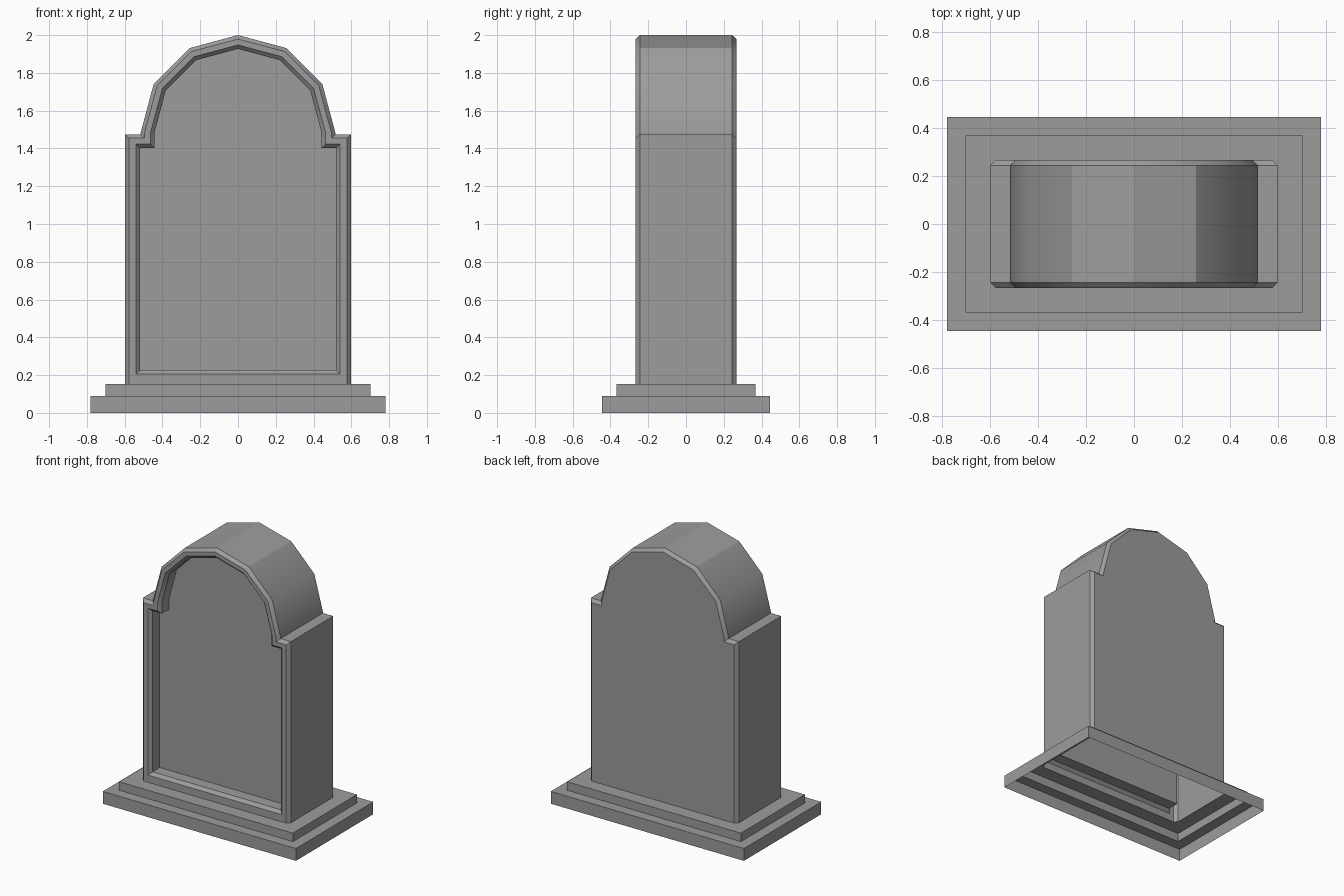
import bpy, bmesh
from math import pi, cos, sin, radians

if "Cube" in bpy.data.objects:
    bpy.data.objects.remove(bpy.data.objects["Cube"])

stone_grey = bpy.data.materials.new("dark_stone")
stone_grey.diffuse_color = (0.335, 0.335, 0.335, 1)
stone_grey.use_nodes = True
stone_grey.node_tree.nodes["Principled BSDF"].inputs["Base Color"].default_value = stone_grey.diffuse_color


def finish(bm, name):
    bmesh.ops.recalc_face_normals(bm, faces=bm.faces[:])
    # Smooth shading with sharp creases; the haunches of the arch stay smooth
    for f in bm.faces:
        f.smooth = True
    for e in bm.edges:
        mid_z = (e.verts[0].co.z + e.verts[1].co.z) / 2
        limit = 31 if 1.6 < mid_z < 1.8 else 29
        e.smooth = e.calc_face_angle(pi) < radians(limit)
    me = bpy.data.meshes.new(name)
    bm.to_mesh(me)
    bm.free()
    me.materials.append(stone_grey)
    ob = bpy.data.objects.new(name, me)
    bpy.context.collection.objects.link(ob)
    return ob


def strip(bm, a, b, closed=True):
    n = len(a)
    for i in range(n if closed else n - 1):
        j = (i + 1) % n
        bm.faces.new((a[i], a[j], b[j], b[i]))


# Stone outline: straight sides, square shoulders, six-sided arch
def outline(bm, y, half_w, inset, bottom):
    r, shoulder = 0.515 - inset, 1.475 - inset
    pts = [(-half_w, bottom), (-half_w, shoulder), (-r, shoulder)]
    pts += [(-r * cos(pi * k / 6), 1.485 + r * sin(pi * k / 6)) for k in range(7)]
    pts += [(r, shoulder), (half_w, shoulder), (half_w, bottom)]
    return [bm.verts.new((x, y, z)) for x, z in pts]


W, CW, D, CD = 0.598, 0.576, 0.244, 0.267   # half sizes, full and chamfered
STEP_Z, TOP_Z = 0.09, 0.152

# Stone: chamfered shell, open underneath, with a sunken front panel
bm = bmesh.new()
rings = [outline(bm, y, w, i, TOP_Z) for y, w, i in
         ((CD, CW, 0.021), (D, W, 0), (-D, W, 0), (-CD, CW, 0.021))]
for a, b in zip(rings, rings[1:]):
    strip(bm, a, b, closed=False)
bm.faces.new(rings[0])
recess = [outline(bm, y, w, i, z) for y, w, i, z in
          ((-CD, 0.541, 0.052, 0.205), (-CD + 0.022, 0.519, 0.073, 0.226),
           (-CD + 0.105, 0.519, 0.073, 0.226))]
for a, b in zip([rings[-1]] + recess, recess):
    strip(bm, a, b)
bm.faces.new(recess[-1])
finish(bm, "headstone")


# Plinth: two hollow steps, open underneath
def rect(bm, x, y, z):
    return [bm.verts.new((sx * x, sy * y, z))
            for sx, sy in ((-1, -1), (1, -1), (1, 1), (-1, 1))]


bm = bmesh.new()
steps = [rect(bm, *p) for p in ((0.78, 0.446, 0), (0.78, 0.446, STEP_Z),
                                (0.702, 0.369, STEP_Z), (0.702, 0.369, TOP_Z))]
for a, b in zip(steps, steps[1:]):
    strip(bm, a, b)

# Top ledge, cut around the foot of the stone
foot = [bm.verts.new((x, y, TOP_Z)) for x, y in
        ((-CW, -CD), (CW, -CD), (W, -D), (W, D), (CW, CD), (-CW, CD), (-W, D), (-W, -D))]
top = steps[-1]
for k in range(4):
    nxt = (k + 1) % 4
    bm.faces.new((top[k], top[nxt], foot[2 * k + 1], foot[2 * k]))
    bm.faces.new((top[nxt], foot[(2 * k + 2) % 8], foot[2 * k + 1]))
finish(bm, "stepped_base")
